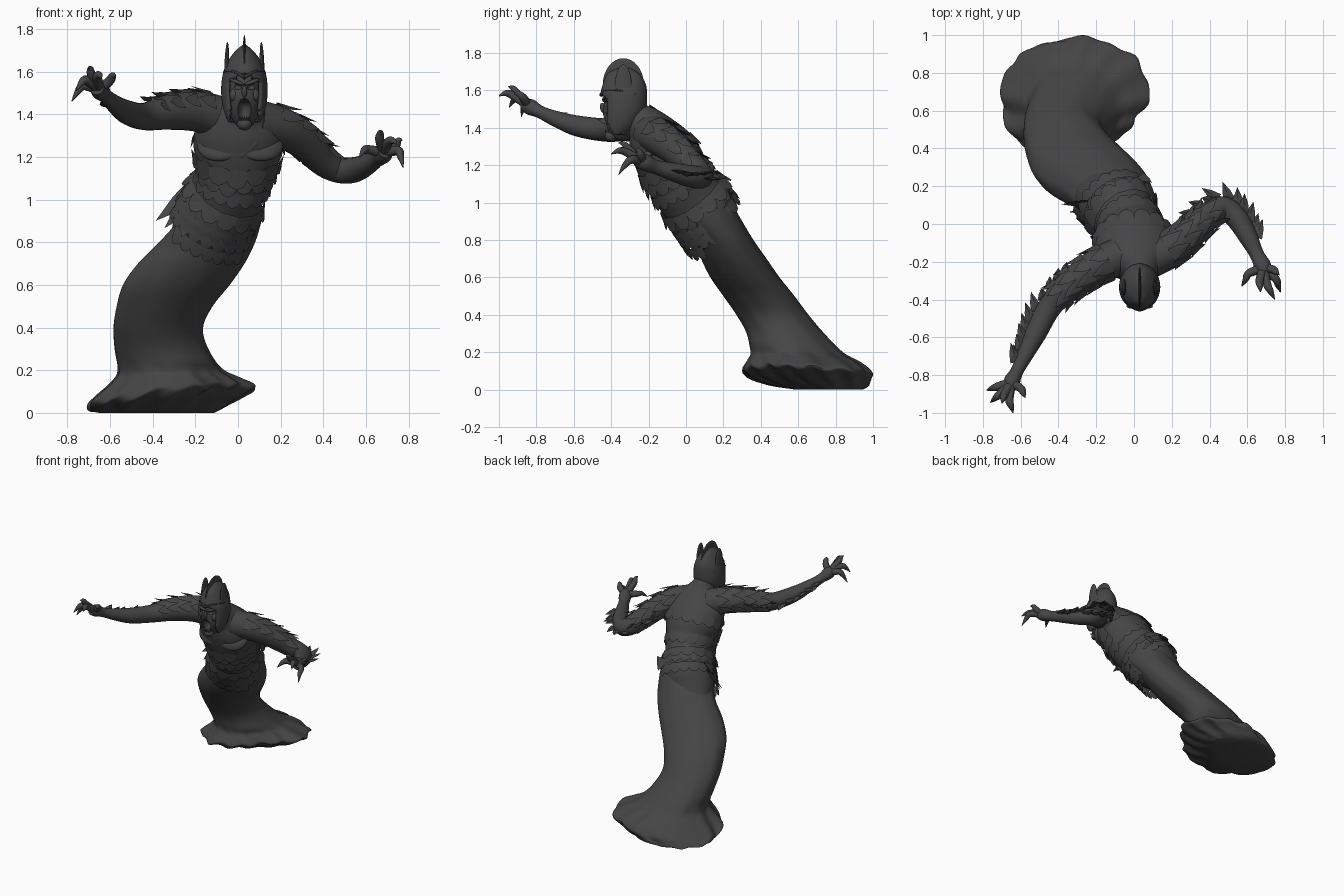
import bpy, bmesh, math, random
from mathutils import Vector, Matrix

if "Cube" in bpy.data.objects:
    bpy.data.objects.remove(bpy.data.objects["Cube"])

random.seed(4)
mat = bpy.data.materials.new("charcoal grey")
mat.diffuse_color = (0.06, 0.06, 0.06, 1)
mat.use_nodes = True
mat.node_tree.nodes["Principled BSDF"].inputs["Base Color"].default_value = mat.diffuse_color
V = Vector


def finish(name, bm, angle=40):
    bmesh.ops.recalc_face_normals(bm, faces=bm.faces)
    me = bpy.data.meshes.new(name)
    bm.to_mesh(me)
    bm.free()
    ob = bpy.data.objects.new(name, me)
    bpy.context.collection.objects.link(ob)
    me.materials.append(mat)
    bpy.ops.object.select_all(action='DESELECT')
    ob.select_set(True)
    bpy.context.view_layer.objects.active = ob
    bpy.ops.object.shade_smooth_by_angle(angle=math.radians(angle))
    return ob


def sample(rows, t):
    """Smooth interpolation through rows, t from 0 to 1."""
    f = min(max(t, 0), 1) * (len(rows) - 1)
    i = min(int(f), len(rows) - 2)
    u = f - i
    p = [rows[min(max(i + k, 0), len(rows) - 1)] for k in (-1, 0, 1, 2)]
    return [0.5 * (2 * b + (c - a) * u + (2 * a - 5 * b + 4 * c - d) * u * u
            + (3 * b - a - 3 * c + d) * u ** 3) for a, b, c, d in zip(*p)]


def frame(path, t, ref):
    """Centre, tangent, two cross axes and two radii at t."""
    r = sample(path, t)
    T = (V(sample(path, t + .01)[:3]) - V(sample(path, t - .01)[:3])).normalized()
    X = (ref - T * ref.dot(T)).normalized()
    return V(r[:3]), T, X, T.cross(X), r[3], r[-1]


def loft(bm, rings):
    vs = [[bm.verts.new(p) for p in ring] for ring in rings]
    n = len(vs[0])
    for a, b in zip(vs, vs[1:]):
        for i in range(n):
            bm.faces.new((a[i], a[(i + 1) % n], b[(i + 1) % n], b[i]))
    bm.faces.new(vs[0][::-1])
    bm.faces.new(vs[-1])


def tube(bm, path, ref, steps, n):
    rings = []
    for s in range(steps + 1):
        c, T, X, Y, w, d = frame(path, s / steps, ref)
        rings.append([c + X * w * math.cos(a) + Y * d * math.sin(a)
                      for a in (2 * math.pi * k / n for k in range(n))])
    loft(bm, rings)


def box_rings(rows, steps, n, warp=None):
    """Horizontal elliptical rings from (z, x0, x1, y0, y1) rows."""
    rings = []
    for s in range(steps + 1):
        z, x0, x1, y0, y1 = sample(rows, s / steps)
        ring = []
        for k in range(n):
            a = 2 * math.pi * k / n
            m, dz = warp(z, a) if warp else (1, 0)
            ring.append(V(((x0 + x1) / 2 + (x1 - x0) / 2 * m * math.cos(a),
                           (y0 + y1) / 2 + (y1 - y0) / 2 * m * math.sin(a), max(z + dz, 0))))
        rings.append(ring)
    return rings


ROUND = [(-.5, 0), (-.5, .6), (-.34, .87), (0, 1), (.34, .87), (.5, .6), (.5, 0)]
POINT = [(-.5, 0), (-.36, .5), (0, 1), (.36, .5), (.5, 0)]


def scale_plate(bm, p, out, d, w, l, lift, shape, th=.007):
    side = out.cross(d).normalized()
    q = [bm.verts.new(p + side * x * w + d * y * l + out * lift * y * y) for x, y in shape]
    mid = p + d * l * .4 + out * lift * .2
    top, low = bm.verts.new(mid + out * th), bm.verts.new(mid - out * th)
    for i in range(len(q)):
        j = (i + 1) % len(q)
        bm.faces.new((q[i], q[j], top))
        bm.faces.new((q[j], q[i], low))


def scale_row(bm, path, ref, t, n, a0, a1, l, lift, shape, sign, grow=1.02, jit=0):
    """Overlapping plates around a path; angles in degrees."""
    c, T, X, Y, w, d = frame(path, t, ref)
    step = math.radians(a1 - a0) / n
    for k in range(n):
        a = math.radians(a0) + step * (k + .5)
        ca, sa = math.cos(a), math.sin(a)
        out = (X * ca / w + Y * sa / d).normalized()
        p = c + (X * ca * w + Y * sa * d) * grow
        c2, _, X2, Y2, w2, d2 = frame(path, t + sign * .05, ref)
        along = c2 + (X2 * ca * w2 + Y2 * sa * d2) * grow - p  # follow the surface
        scale_plate(bm, p, out, along.normalized(), step * (w + d) / 2 * 1.1,
                    l * (1 + random.uniform(-jit, jit)), lift, shape)


def ellipsoid(name, c, r, rot=(0, 0, 0), seg=24):
    bm = bmesh.new()
    bmesh.ops.create_uvsphere(bm, u_segments=seg, v_segments=seg // 2, radius=1)
    R = Matrix.Rotation(rot[2], 4, 'Z') @ Matrix.Rotation(rot[1], 4, 'Y') @ Matrix.Rotation(rot[0], 4, 'X')
    bm.transform(Matrix.Translation(c) @ R @ Matrix.Diagonal((*r, 1)))
    return finish(name, bm)


# --- flowing lower body with ruffled hem ---
hem = [(0, -.65, -.10, .58, .94), (.02, -.70, -.04, .45, .97), (.06, -.70, .05, .32, .98),
       (.10, -.66, .11, .28, .985), (.15, -.60, .02, .31, .93), (.2, -.565, -.07, .34, .84),
       (.3, -.58, -.14, .325, .74), (.4, -.585, -.165, .27, .655), (.5, -.57, -.12, .20, .58),
       (.6, -.54, -.04, .13, .50), (.7, -.47, .03, .08, .43), (.8, -.37, .08, .04, .36),
       (.9, -.28, .11, -.05, .30), (.97, -.23, .12, -.10, .26)]


def ruffle(z, a):
    k = max(0, 1 - abs(z - .08) / .16)
    wave = math.sin(9 * a + .6) * .6 + math.sin(16 * a + 2) * .4
    pinch = .34 * k * max(0, math.cos(a + .75)) ** 3  # hem is narrow at the front right
    rise = min(1, z / .03) * k * (.025 * math.cos(a) - .015 * math.sin(a) + .01 * math.sin(13 * a))
    return 1 + .045 * k * wave - pinch + .005 * math.sin(11 * a + z * 4), rise


bm = bmesh.new()
loft(bm, box_rings(hem, 60, 96, ruffle))
finish("flowing_lower_body", bm, 60)

# --- torso ---
RX, RZ = V((1, 0, 0)), V((0, 0, 1))
torso = [(-.19, .22, .76, .14, .09), (-.13, .14, .87, .18, .155), (-.08, .08, .97, .178, .183),
         (-.04, .02, 1.05, .165, .18), (-.01, -.05, 1.15, .18, .178), (0, -.10, 1.24, .21, .18),
         (.01, -.16, 1.33, .205, .155), (.02, -.21, 1.40, .16, .12), (.03, -.26, 1.45, .09, .09),
         (.03, -.31, 1.50, .065, .065)]
bm = bmesh.new()
tube(bm, torso, RX, 40, 48)
finish("torso", bm, 50)
for s in (-1, 1):
    ellipsoid("chest_muscle", (.01 + s * .09, -.215, 1.26), (.115, .035, .09), (-.55, 0, s * .25))

# --- scale skirt, belt and breast scales ---
skirt = [(-.215, .25, .70, .215, .175), (-.165, .19, .80, .215, .185), (-.12, .13, .89, .195, .188),
         (-.08, .08, .97, .185, .19), (-.04, .02, 1.05, .172, .185)]
bm = bmesh.new()
for t, n, a0, a1 in ((.46, 7, -145, -35), (.6, 10, -180, 0), (.74, 18, -180, 180), (.88, 18, -180, 180)):
    scale_row(bm, skirt, RX, t, n, a0, a1, .075, .008, ROUND, -1, 1.02)
scale_row(bm, skirt, RX, .98, 14, -180, 180, .08, .025, ROUND, -1, 1.03)
finish("scale_skirt", bm, 25)
bm = bmesh.new()
for t, n, l in ((.42, 9, .075), (.48, 8, .08), (.54, 7, .085)):
    scale_row(bm, torso, RX, t, n, -180, 0, l, .022, ROUND, -1, 1.02, .15)
for t in (.44, .6):
    scale_row(bm, torso, RX, t, 8, 0, 180, .08, .012, ROUND, -1, 1.01)
finish("breast_and_back_scales", bm, 25)
bm = bmesh.new()
for k in range(4):  # flared hip plates, fanned out
    d = V((-.8 + k * .12, .05, -.66 - k * .1)).normalized()
    scale_plate(bm, V((-.175, .10 - k * .04, 1.07 - k * .02)), V((-.3, -.9, .3)).normalized(),
                d, .12, .27 - k * .02, .01, POINT)
    scale_plate(bm, V((.05 - k * .06, .225, 1.07 - k * .01)), V((.1, .8, .5)).normalized(),
                V((0, .3, -.95)).normalized(), .09, .10, .02, POINT)
finish("flared_hip_plates", bm, 25)
bm = bmesh.new()
scale_plate(bm, V((.015, -.285, 1.27)), V((0, -.8, -.5)).normalized(), V((0, .42, -.9)).normalized(),
            .16, .16, .0, ROUND, .022)
finish("breastplate", bm, 20)

# --- arms, pauldrons, forearm spikes ---
arms = {
    "right": (1, [(-.08, -.17, 1.385, .10), (-.20, -.23, 1.415, .095), (-.33, -.32, 1.41, .082),
                  (-.44, -.43, 1.39, .064), (-.52, -.58, 1.41, .056), (-.58, -.70, 1.45, .042),
                  (-.62, -.78, 1.485, .034), (-.645, -.83, 1.51, .043), (-.66, -.87, 1.525, .034)]),
    "left": (-1, [(.08, -.19, 1.37, .10), (.20, -.13, 1.34, .095), (.31, -.04, 1.27, .082),
                  (.40, .05, 1.18, .07), (.475, .085, 1.14, .062), (.545, .03, 1.14, .06),
                  (.605, -.07, 1.165, .05), (.65, -.16, 1.19, .038), (.68, -.22, 1.215, .045),
                  (.69, -.26, 1.23, .034)])}
for side, (sg, path) in arms.items():
    bm = bmesh.new()
    tube(bm, path, RZ, 40, 24)
    finish(side + "_arm", bm, 60)
    bm = bmesh.new()
    for i, t in enumerate((.08, .15, .22, .29)):
        lo, hi = (-80, 130) if sg > 0 else (-130, 80)
        scale_row(bm, path, RZ, t, 5, lo, hi, .115 - i * .01, .02 + .005 * i, POINT, 1, 1.04, .2)
    finish(side + "_pauldron_scales", bm, 25)
    bm = bmesh.new()
    for i in range(11):
        c, T, X, Y, r, _ = frame(path, .24 + .045 * i, RZ)
        out = (Y * sg + X * random.uniform(-.2, .4)).normalized()
        d = (out * .7 - T * .7).normalized()
        scale_plate(bm, c + out * r * .8, (X - d * X.dot(d)).normalized(), d, .06,
                    random.uniform(.06, .11), .01, POINT, .01)
    finish(side + "_arm_spikes", bm, 25)

# --- clawed fingers: (middle joint, tip) ---
fingers = {
    "right": (V((-.65, -.84, 1.515)), [((-.72, -.86, 1.535), (-.78, -.88, 1.46)),
              ((-.71, -.90, 1.56), (-.76, -.945, 1.51)), ((-.66, -.93, 1.575), (-.64, -1.0, 1.57)),
              ((-.685, -.90, 1.58), (-.70, -.95, 1.62)), ((-.60, -.87, 1.56), (-.575, -.92, 1.58))]),
    "left": (V((.685, -.235, 1.22)), [((.61, -.26, 1.235), (.57, -.33, 1.20)),
             ((.665, -.30, 1.28), (.67, -.36, 1.32)), ((.705, -.32, 1.27), (.745, -.40, 1.26)),
             ((.75, -.29, 1.23), (.775, -.36, 1.15)), ((.735, -.24, 1.25), (.77, -.27, 1.28))])}
for side, (palm, lst) in fingers.items():
    for mid, tip in lst:
        m, e = V(mid), V(tip)
        knuckle = m.lerp(e, .5) + V((0, 0, .012))
        path = [(*palm, .025), (*m, .022), (*knuckle, .016), (*e, .002)]
        bm = bmesh.new()
        tube(bm, path, V((.3, .4, .86)), 14, 10)
        finish(side + "_clawed_finger", bm, 60)

# --- face with open mouth and eye sockets ---
face = ellipsoid("face", (.03, -.345, 1.48), (.078, .10, .15), seg=40)
cutters = [ellipsoid("mouth_cutter", (.03, -.45, 1.42), (.034, .07, .055))]
for s in (-1, 1):
    cutters.append(ellipsoid("eye_cutter", (.03 + s * .034, -.44, 1.53), (.021, .03, .014), (0, s * -.3, 0)))
for cut in cutters:
    md = face.modifiers.new("cut", 'BOOLEAN')
    md.operation, md.object = 'DIFFERENCE', cut
    bpy.context.view_layer.objects.active = face
    bpy.ops.object.modifier_apply(modifier=md.name)
    bpy.data.objects.remove(cut)
for s in (-1, 1):
    ellipsoid("brow", (.03 + s * .035, -.435, 1.552), (.038, .014, .010), (0, s * -.35, 0), 16)
    ellipsoid("cheekbone", (.03 + s * .05, -.41, 1.49), (.02, .02, .03), seg=16)
ellipsoid("nose", (.03, -.443, 1.505), (.013, .016, .03), (.25, 0, 0), 16)
ellipsoid("chin", (.03, -.40, 1.355), (.035, .035, .03), seg=16)
bm = bmesh.new()
for k in range(5):
    x = .03 + (k - 2) * .011
    for z, d in ((1.468, -1), (1.372, 1)):
        scale_plate(bm, V((x, -.43, z)), V((0, -1, 0)), V((0, 0, d)), .01, .022, 0, POINT, .004)
finish("teeth", bm)

# --- helmet shell with open front, and crest fins ---
helm = [(1.36, -.035, .095, -.43, -.32), (1.42, -.06, .12, -.445, -.26), (1.5, -.072, .132, -.45, -.22),
        (1.58, -.066, .126, -.45, -.215), (1.64, -.045, .105, -.435, -.225), (1.69, -.01, .07, -.41, -.26),
        (1.72, .025, .035, -.34, -.32)]
bm = bmesh.new()
loft(bm, box_rings(helm, 36, 48))
bmesh.ops.recalc_face_normals(bm, faces=bm.faces)
gone = []
for f in bm.faces:
    c = f.calc_center_median()
    if c.z < 1.37 or (c.y < -.35 and c.z < 1.59 - abs(c.x - .03) * .5 and abs(c.x - .03) < .068):
        gone.append(f)
bmesh.ops.delete(bm, geom=gone, context='FACES')
shell = finish("helmet", bm)
sol = shell.modifiers.new("thickness", 'SOLIDIFY')
sol.thickness = .014
sol.offset = 0
ellipsoid("centre_crest", (.03, -.335, 1.63), (.009, .11, .142), seg=32)
for s in (-1, 1):
    ellipsoid("side_crest", (.03 + s * .083, -.335, 1.62), (.011, .045, .12), (0, s * -.03, 0))
    bm = bmesh.new()  # pointed brow band
    tube(bm, [(.03, -.455, 1.575, .010), (.03 + s * .05, -.432, 1.60, .008), (.03 + s * .092, -.36, 1.60, .007),
              (.03 + s * .085, -.27, 1.58, .006)], RZ, 14, 8)
    finish("brow_band", bm)
